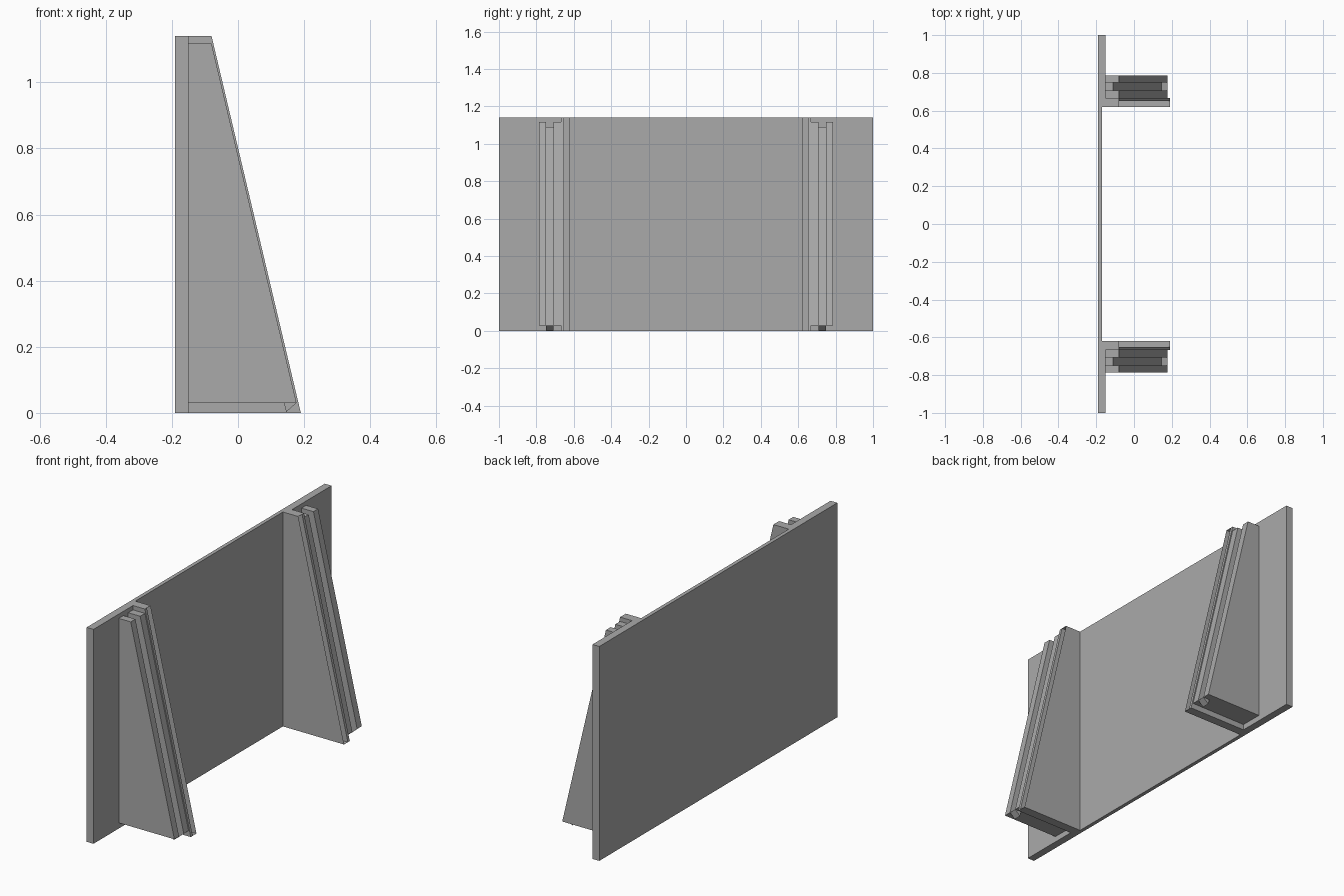
import bpy, bmesh

if "Cube" in bpy.data.objects:
    bpy.data.objects.remove(bpy.data.objects["Cube"])

grey = bpy.data.materials.new("plain_grey")
grey.diffuse_color = (0.4, 0.4, 0.4, 1)
grey.use_nodes = True
grey.node_tree.nodes["Principled BSDF"].inputs["Base Color"].default_value = grey.diffuse_color


def prism(name, profile, y0, y1, skip=()):
    """Extrude an x-z profile along y; edges listed in skip stay open."""
    bm = bmesh.new()
    a = [bm.verts.new((x, y0, z)) for x, z in profile]
    b = [bm.verts.new((x, y1, z)) for x, z in profile]
    bm.faces.new(a)
    bm.faces.new(b[::-1])
    n = len(profile)
    for i in range(n):
        if i not in skip:
            j = (i + 1) % n
            bm.faces.new((a[j], a[i], b[i], b[j]))
    bmesh.ops.recalc_face_normals(bm, faces=bm.faces)
    return finish(name, bm)


def finish(name, bm):
    me = bpy.data.meshes.new(name)
    bm.to_mesh(me)
    bm.free()
    me.materials.append(grey)
    ob = bpy.data.objects.new(name, me)
    bpy.context.collection.objects.link(ob)
    return ob


def mirrored(ob):
    """Repeat the part on the other side of y = 0."""
    m = ob.modifiers.new("mirror", 'MIRROR')
    m.use_axis = (False, True, False)
    return ob


H = 1.14

# Back panel: plan outline with a shallow recess between the brackets
bm = bmesh.new()
plan = [(-.19, -1), (-.15, -1), (-.15, -.62), (-.17, -.62),
        (-.17, .62), (-.15, .62), (-.15, 1), (-.19, 1)]
f = bm.faces.new([bm.verts.new((x, y, 0)) for x, y in plan])
ext = bmesh.ops.extrude_face_region(bm, geom=[f])
bmesh.ops.translate(bm, vec=(0, 0, H),
                    verts=[v for v in ext["geom"] if isinstance(v, bmesh.types.BMVert)])
bmesh.ops.recalc_face_normals(bm, faces=bm.faces)
finish("back_panel", bm)

# Inner bracket plate: hollow, open along its sloping edge
tall = [(-.15, 0), (.19, 0), (-.08, H), (-.15, H)]
mirrored(prism("hollow_bracket_plate", tall, .62, .652, skip=(1,)))
mirrored(prism("bracket_web", tall, .652, .668))

# Grooved rail: two cheeks with a recessed strip between
cheek = [(-.15, .03), (.177, .03), (-.08, 1.117), (-.15, 1.117)]
mirrored(prism("rail_cheek_inner", cheek, .668, .708))
mirrored(prism("rail_cheek_outer", cheek, .748, .787))
strip = [(-.15, .03), (.139, .03), (.146, .003), (-.11, 1.09), (-.15, 1.09)]
mirrored(prism("rail_groove", strip, .708, .748))

# Wedge foot below the groove, open at the top
wedge = [(.139, .03), (.146, .003), (.177, .03)]
mirrored(prism("groove_foot", wedge, .708, .748, skip=(0, 2)))
